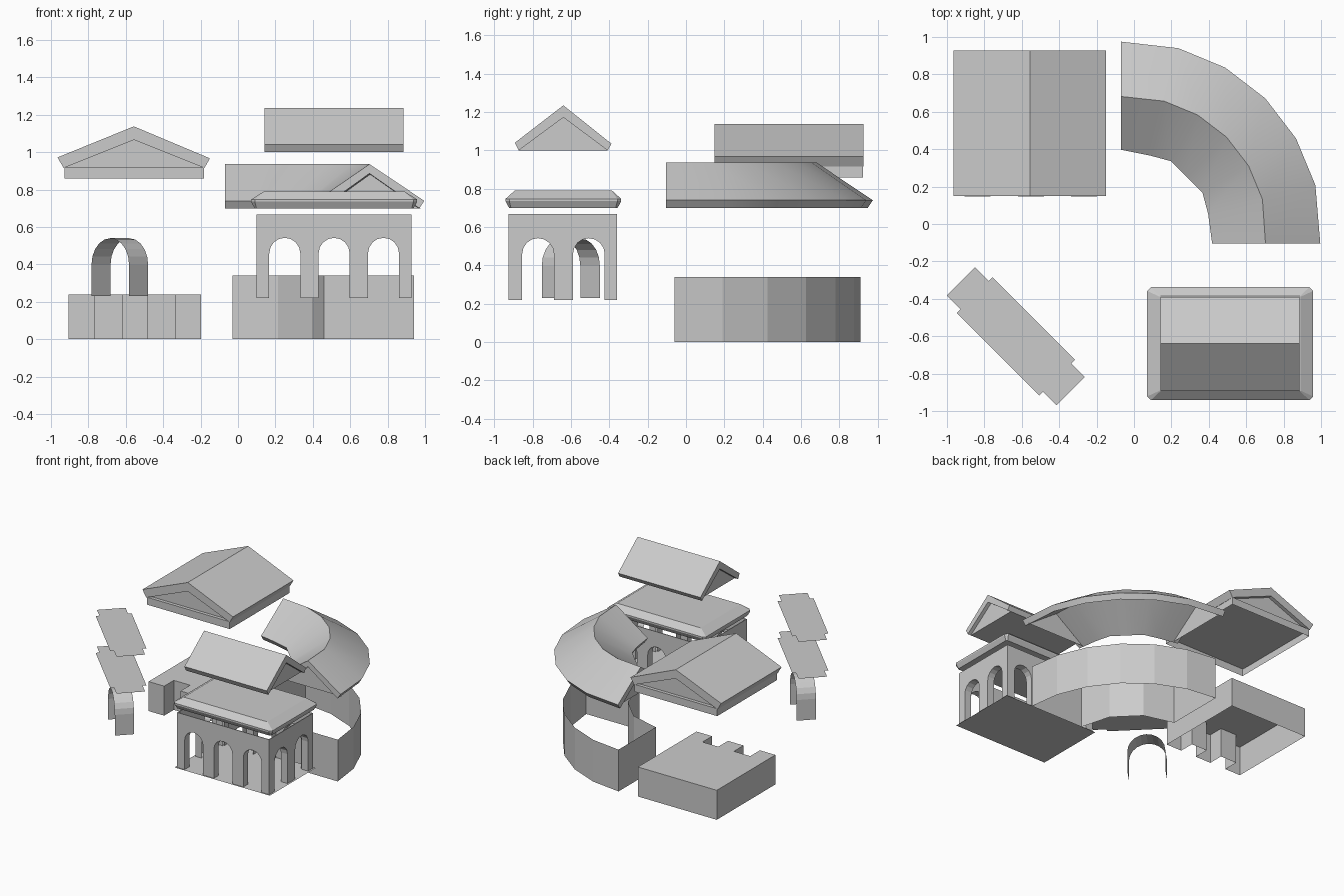
import bpy, bmesh
from math import sin, cos, pi, radians

if "Cube" in bpy.data.objects:
    bpy.data.objects.remove(bpy.data.objects["Cube"])


def make(name, verts, faces):
    me = bpy.data.meshes.new(name)
    me.from_pydata(verts, [], faces)
    bm = bmesh.new()
    bm.from_mesh(me)
    bmesh.ops.recalc_face_normals(bm, faces=bm.faces)
    bm.to_mesh(me)
    bm.free()
    ob = bpy.data.objects.new(name, me)
    bpy.context.collection.objects.link(ob)
    return ob


def loft(name, rings, closed=True, bottom=True, top=True):
    """Join equal-sized point rings into a skin, with optional end caps."""
    n, verts, faces = len(rings[0]), [p for r in rings for p in r], []
    for i in range(len(rings) - 1):
        for j in range(n if closed else n - 1):
            k = (j + 1) % n
            faces.append((i*n + j, i*n + k, (i+1)*n + k, (i+1)*n + j))
    if bottom:
        faces.append(tuple(range(n)))
    if top:
        faces.append(tuple(range((len(rings)-1)*n, len(rings)*n)))
    return make(name, verts, faces)


def extrude_y(name, prof, y0, y1, **kw):
    return loft(name, [[(a, y, z) for a, z in prof] for y in (y0, y1)], **kw)


def extrude_x(name, prof, x0, x1, **kw):
    return loft(name, [[(x, a, z) for a, z in prof] for x in (x0, x1)], **kw)


def extrude_z(name, plan, z0, z1, **kw):
    return loft(name, [[(x, y, z) for x, y in plan] for z in (z0, z1)], **kw)


def rect(x0, x1, y0, y1):
    return [(x0, y0), (x1, y0), (x1, y1), (x0, y1)]


def arch(c, half, z0, top, n=8):
    """Open arch outline from the left foot to the right foot."""
    pts = [(c - half, z0)]
    pts += [(c - half*cos(pi*i/n), top - half + half*sin(pi*i/n)) for i in range(n+1)]
    return pts + [(c + half, z0)]


# Hall base: open below, three front piers
front, notch, back = .146, .27, .90
plan = [(-.907, front), (-.767, front), (-.767, notch), (-.62, notch), (-.62, front),
        (-.48, front), (-.48, notch), (-.337, notch), (-.337, front), (-.197, front),
        (-.197, back), (-.907, back)]
extrude_z("hall_base", plan, 0, .24, bottom=False)

# Hall roof: chevron slab, recessed gable fill and base board open below
extrude_y("hall_roof", [(-.557, 1.138), (-.965, .972), (-.932, .915), (-.557, 1.066),
                        (-.18, .915), (-.15, .967)], .15, .927)
extrude_y("hall_gable_fill", [(-.932, .915), (-.18, .915), (-.557, 1.066)], .18, .897,
          closed=False, bottom=True, top=True)
extrude_z("hall_cornice", rect(-.928, -.182, .153, .924), .858, .918, bottom=False)

# Curved wing wall: open above and below
CX, CY = -.03, -.06


def polar(r, deg):
    return (CX + r*sin(radians(deg)), CY + r*cos(radians(deg)))


wing = [polar(.97, 15*i) for i in range(7)] + [polar(.49, 90 - 30*i) for i in range(4)]
extrude_z("wing_wall", wing, 0, .34, bottom=False, top=False)

# Curved wing roof: chevron section swept round a quarter turn
section = [(1.008, .70), (1.035, .74), (.742, .936), (.457, .74), (.482, .70), (.742, .886)]
rings = []
for i in range(7):
    ring = []
    for r, z in section:
        if r < .6 and i % 2:
            r *= cos(radians(15))
        x, y = polar(r, 15*i)
        if i == 0:
            x -= .04
        if i == 6:
            x, y = x - .009, y - .045
        ring.append((x, y, z))
    rings.append(ring)
roof = loft("wing_roof", rings)
bpy.context.view_layer.objects.active = roof
roof.select_set(True)
bpy.ops.object.shade_smooth_by_angle(angle=radians(32))
roof.select_set(False)
for name, deg in (("wing_gable_left", 0), ("wing_gable_front", 90)):
    tri = [(*polar(r, deg), z) for r, z in ((1.006, .70), (.482, .70), (.742, .886))]
    make(name, tri, [(0, 1, 2)])

# Pavilion arcade: thin outer walls, arches cut through all four sides
X0, X1, Y0, Y1 = .10, .928, -.925, -.36
T, D = .006, .06
arcade = extrude_z("pavilion_arcade", rect(X0, X1, Y0, Y1), .22, .667)
cutters = [extrude_z("cut_inside", rect(X0+T, X1-T, Y0+T, Y1-T), 0, 1)]
xs, ys, half = (.250, .514, .778), (-.772, -.507), .083
for c in xs:
    cutters.append(extrude_y("cut_arch", arch(c, half, .1, .542), -1.1, -.2))
for c in ys:
    cutters.append(extrude_x("cut_arch", arch(c, half, .1, .542), 0, 1.1))
bpy.context.view_layer.objects.active = arcade
for c in cutters:
    m = arcade.modifiers.new("cut", 'BOOLEAN')
    m.operation, m.solver, m.object = 'DIFFERENCE', 'EXACT', c
    bpy.ops.object.modifier_apply(modifier=m.name)
    bpy.data.objects.remove(c)

# Linings inside each pavilion arch
sheet = dict(closed=False, bottom=False, top=False)
for c in xs:
    for y0, y1 in ((Y0, Y0 + D), (Y1 - D, Y1)):
        extrude_y("pavilion_arch_lining", arch(c, half, .22, .542), y0, y1, **sheet)
for c in ys:
    for x0, x1 in ((X0, X0 + D), (X1 - D, X1)):
        extrude_x("pavilion_arch_lining", arch(c, half, .22, .542), x0, x1, **sheet)

# Pavilion floor sheet
make("pavilion_floor", [(x, y, .22) for x, y in
                        rect(X0-.015, X1+.015, Y0-.012, Y1+.012)], [(0, 1, 2, 3)])


# Pavilion cornice slab with clipped corners
def clipped(hx, hy, c, z):
    pts = []
    for sx, sy, flip in ((1, 1, 0), (-1, 1, 1), (-1, -1, 0), (1, -1, 1)):
        pair = [(sx*hx, sy*(hy-c)), (sx*(hx-c), sy*hy)]
        pts += pair[::-1] if flip else pair
    return [(.514 + x, -.64 + y, z) for x, y in pts]


loft("pavilion_cornice", [clipped(.425, .283, .01, .70), clipped(.444, .302, .02, .735),
                          clipped(.444, .302, .02, .747), clipped(.376, .254, .003, .79)])

# Pavilion gable roof with recessed gable fill
extrude_x("pavilion_roof", [(-.64, 1.235), (-.893, 1.04), (-.873, 1.0), (-.64, 1.172),
                            (-.409, 1.0), (-.389, 1.035)], .143, .884)
extrude_x("pavilion_gable_fill", [(-.873, 1.0), (-.409, 1.0), (-.64, 1.172)], .173, .854)


# Gateway parts, turned 45 degrees: s along its length, t across
def turn(s, t):
    return (-.632 + (s + t)*.7071, -.601 + (t - s)*.7071)


L, W, M, N = .415, .107, .312, .135
cross = [(-L, -W), (-M, -W), (-M, -N), (M, -N), (M, -W), (L, -W),
         (L, W), (M, W), (M, N), (-M, N), (-M, W), (-L, W)]
for name, z in (("gateway_lower_sheet", .70), ("gateway_upper_sheet", 1.0)):
    make(name, [(*turn(s, t), z) for s, t in cross], [tuple(range(12))])
loft("gateway_arch_lining", [[(*turn(s, t), z) for s, z in arch(0, .142, .23, .54, 10)]
                             for t in (-.072, .072)], **sheet)
